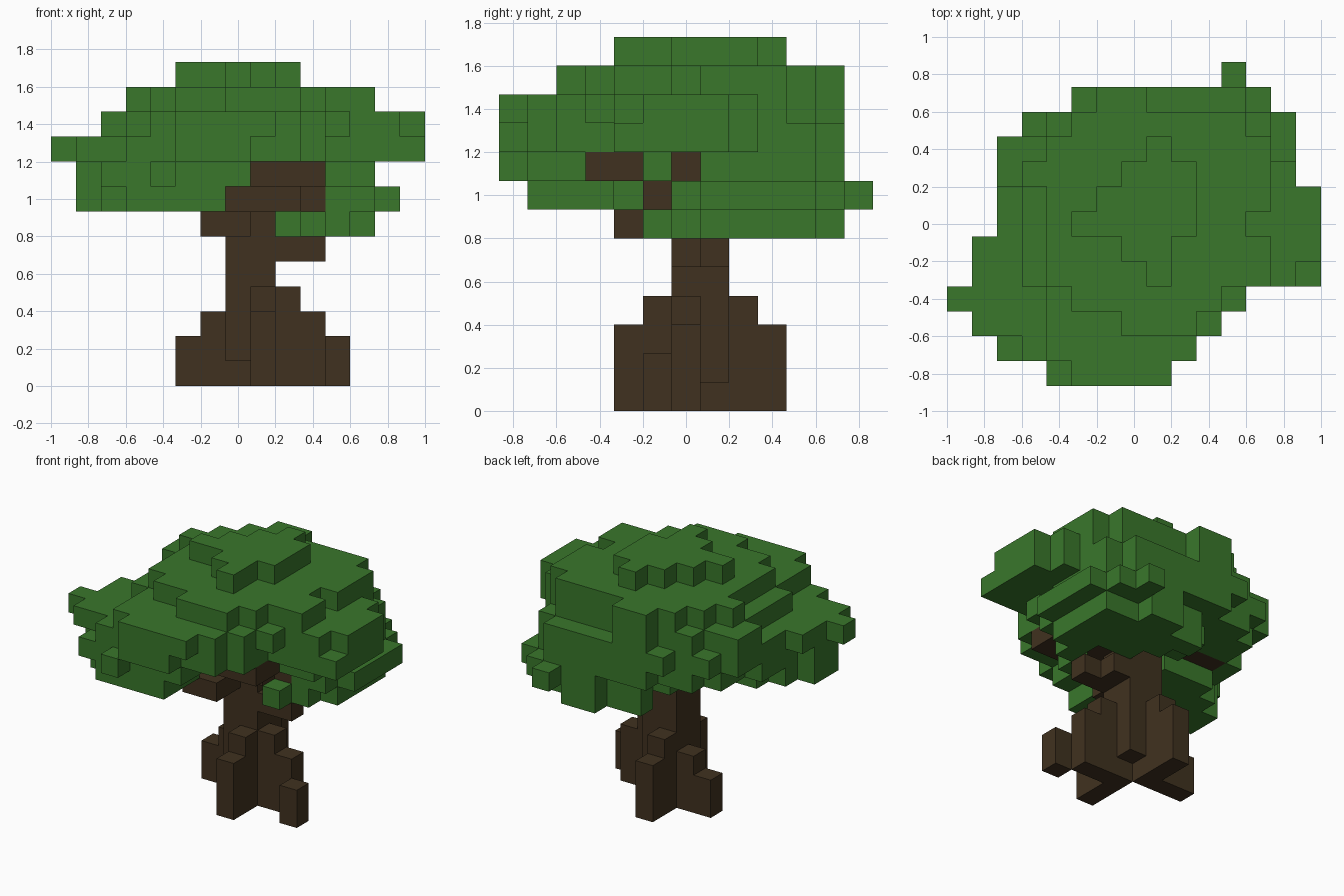
import bpy
import bmesh
from mathutils import Vector

default_cube = bpy.data.objects.get("Cube")
if default_cube:
    bpy.data.objects.remove(default_cube, do_unlink=True)

# Block grid: columns along x, rows along y, storeys along z
CELL = 2 / 15
ORIGIN = Vector((-7.5, -6.5, 0))


def make_material(name, colour):
    material = bpy.data.materials.new(name)
    material.use_nodes = True
    material.diffuse_color = colour
    shader = next(n for n in material.node_tree.nodes if n.type == "BSDF_PRINCIPLED")
    shader.inputs["Base Color"].default_value = colour
    shader.inputs["Roughness"].default_value = 0.9
    return material


def fill(cells, storeys, *slabs):
    """Fill slabs (first column, last column, first row, last row) on the given storeys."""
    for left, right, front, back in slabs:
        for z in storeys:
            for x in range(left, right + 1):
                for y in range(front, back + 1):
                    cells.add((x, y, z))


def build_blocks(name, cells, occupied, material):
    """Skin the cells with their exposed faces and merge the flat areas."""
    bm = bmesh.new()
    corners = {}

    def corner(point):
        key = tuple(round(value) for value in point)
        if key not in corners:
            corners[key] = bm.verts.new((Vector(key) + ORIGIN) * CELL)
        return corners[key]

    for cell in sorted(cells):
        for axis in range(3):
            u, v = Vector(), Vector()
            u[(axis + 1) % 3] = 1
            v[(axis + 2) % 3] = 1
            for side in (-1, 1):
                neighbour = list(cell)
                neighbour[axis] += side
                if tuple(neighbour) in occupied:
                    continue
                base = Vector(cell)
                base[axis] += max(side, 0)
                loop = [base, base + u, base + u + v, base + v]
                bm.faces.new([corner(p) for p in loop[::side]])

    bmesh.ops.dissolve_limit(bm, angle_limit=0.01, verts=bm.verts, edges=bm.edges)
    mesh = bpy.data.meshes.new(name)
    bm.to_mesh(mesh)
    bm.free()
    mesh.materials.append(material)
    obj = bpy.data.objects.new(name, mesh)
    bpy.context.collection.objects.link(obj)


# Trunk core: its foot only touches the ground on two diagonal blocks
trunk = set()
fill(trunk, range(1, 8), (7, 8, 6, 7))
fill(trunk, [0], (7, 7, 7, 7), (8, 8, 6, 6))

# Roots: stepped pinwheel, each entry is one block column and its height
for column, row, height in (
    (8, 5, 4), (8, 4, 3),
    (7, 8, 4), (7, 9, 3),
    (9, 6, 4), (10, 6, 3), (11, 5, 2),
    (6, 7, 3), (5, 7, 2),
):
    fill(trunk, range(height), (column, column, row, row))

# Branches spreading into the crown
fill(trunk, [5], (9, 9, 6, 7), (10, 10, 6, 6))
fill(trunk, [6], (6, 7, 4, 4), (7, 7, 5, 5))
fill(trunk, [7], (7, 9, 5, 6), (10, 10, 6, 6), (9, 9, 7, 7))
fill(trunk, [8], (8, 10, 3, 6), (11, 11, 6, 6), (3, 4, 7, 7))

# Crown, lower storeys: hanging clumps around the branches
crown = set()
fill(crown, [6],
     (10, 10, 5, 5), (11, 11, 6, 6), (11, 12, 7, 7), (9, 12, 8, 8), (8, 12, 9, 9),
     (7, 12, 10, 10), (9, 10, 11, 11))
fill(crown, [7],
     (11, 12, 6, 6), (9, 12, 7, 11), (6, 12, 8, 9), (7, 12, 10, 10), (13, 13, 7, 10),
     (11, 11, 12, 12),
     (3, 6, 1, 1), (2, 6, 2, 3), (2, 5, 4, 5), (1, 1, 3, 4), (3, 5, 6, 6))
fill(crown, [8],
     (2, 7, 2, 7), (1, 1, 3, 4), (2, 7, 1, 1), (4, 4, 0, 0),
     (8, 12, 5, 5), (8, 10, 6, 6), (8, 12, 7, 7),
     (3, 12, 8, 9), (4, 12, 10, 10), (6, 11, 11, 11))

# Crown, widest storeys
fill(crown, [9],
     (2, 13, 4, 8), (2, 12, 9, 9), (14, 14, 4, 7), (1, 1, 2, 5), (0, 0, 3, 3),
     (2, 10, 2, 3), (3, 9, 1, 1), (5, 7, 0, 0),
     (3, 12, 10, 10), (5, 11, 11, 11))
fill(crown, [10],
     (3, 12, 4, 9), (2, 2, 8, 9), (13, 14, 5, 7), (13, 13, 8, 8), (13, 13, 4, 4),
     (4, 11, 3, 3), (4, 10, 2, 2), (4, 9, 1, 1), (5, 8, 0, 0),
     (4, 11, 10, 10), (6, 7, 11, 11))

# Crown, top storeys
fill(crown, [11],
     (4, 11, 4, 9), (5, 11, 10, 10), (6, 7, 11, 11), (3, 3, 8, 8),
     (12, 12, 7, 9), (12, 12, 4, 5), (5, 10, 3, 3), (7, 9, 2, 2))
fill(crown, [12],
     (8, 8, 4, 9), (7, 8, 5, 5), (5, 9, 6, 6), (6, 9, 7, 7), (7, 9, 8, 8))

crown -= trunk
occupied = trunk | crown
build_blocks("trunk", trunk, occupied, make_material("bark_brown", (0.051, 0.031, 0.014, 1)))
build_blocks("leaf_crown", crown, occupied, make_material("leaf_green", (0.041, 0.184, 0.024, 1)))
